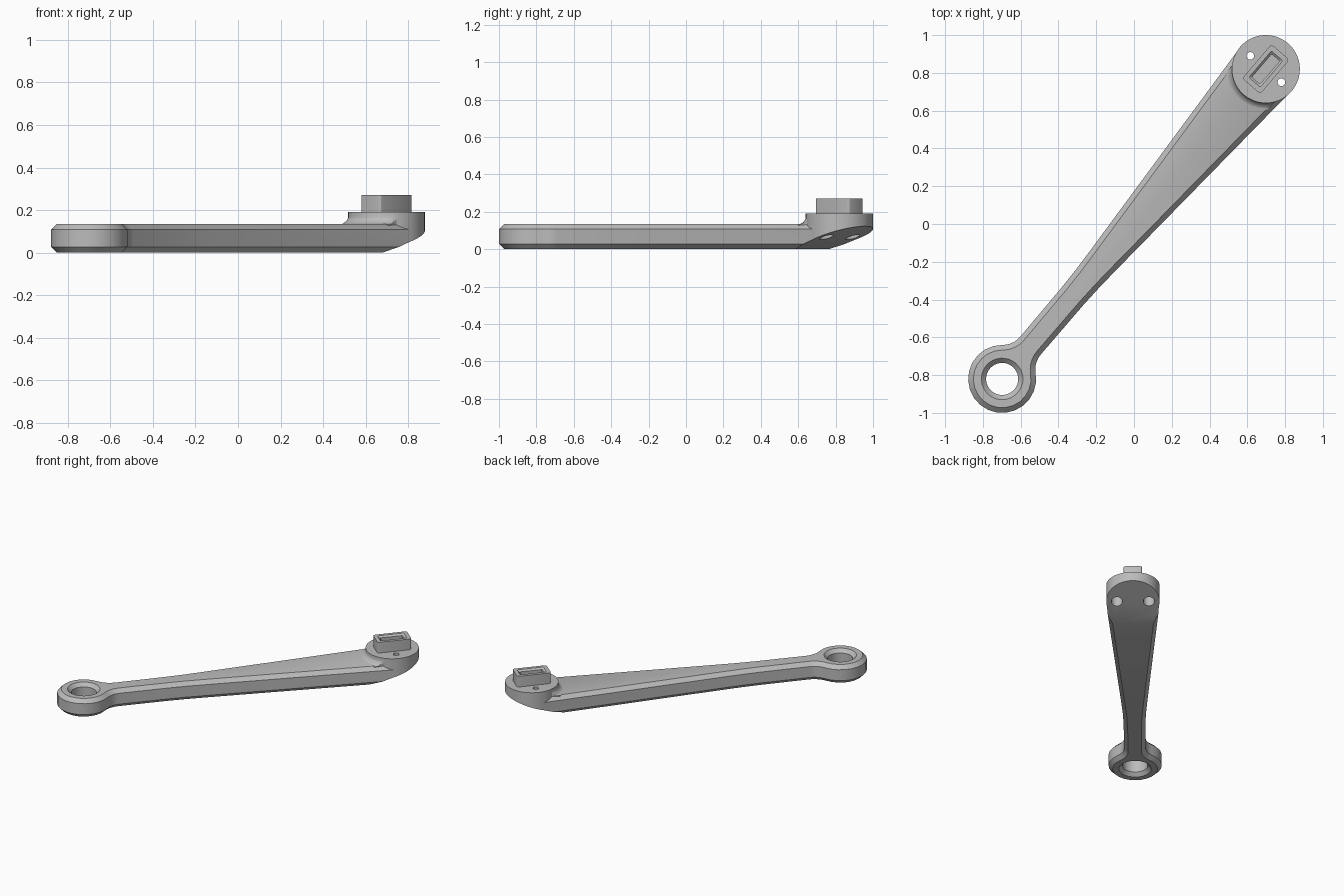
import bpy, bmesh, math
from mathutils import Matrix, Vector

if "Cube" in bpy.data.objects:
    bpy.data.objects.remove(bpy.data.objects["Cube"])

HALF = 1.077                      # distance from the middle to each end centre
R, H, C = 0.18, 0.135, 0.027      # end radius, arm height, edge chamfer
TURN = Matrix.Rotation(math.radians(49.6), 4, 'Z')

grey = bpy.data.materials.new("grey metal")
grey.use_nodes = True
COLOUR = (0.5, 0.5, 0.5, 1)
grey.diffuse_color = COLOUR
grey.node_tree.nodes["Principled BSDF"].inputs["Base Color"].default_value = COLOUR


def loft(name, rings):
    """Closed solid through rings of points, turned onto the arm direction."""
    bm = bmesh.new()
    loops = [[bm.verts.new(TURN @ Vector(p)) for p in ring] for ring in rings]
    n = len(loops[0])
    for a, b in zip(loops, loops[1:]):
        for i in range(n):
            j = (i + 1) % n
            bm.faces.new((a[i], a[j], b[j], b[i]))
    bm.faces.new(loops[0][::-1])
    bm.faces.new(loops[-1])
    bmesh.ops.recalc_face_normals(bm, faces=bm.faces)
    mesh = bpy.data.meshes.new(name)
    bm.to_mesh(mesh)
    bm.free()
    mesh.materials.append(grey)
    ob = bpy.data.objects.new(name, mesh)
    bpy.context.collection.objects.link(ob)
    return ob


def lathe(name, u, v, profile, sides):
    """Round solid about an upright axis; profile is (radius, z) pairs."""
    turn = [2 * math.pi * i / sides for i in range(sides)]
    return loft(name, [[(u + r * math.cos(a), v + r * math.sin(a), z) for a in turn]
                       for r, z in profile])


def rounded_box(name, length, width, corner, levels):
    """Rounded rectangle on the hub; levels are (inset, z) pairs."""
    rings = []
    for inset, z in levels:
        ring = []
        for k, (su, sv) in enumerate(((1, 1), (-1, 1), (-1, -1), (1, -1))):
            for s in range(4):
                a = math.radians(90 * k + 30 * s)
                ring.append((HALF + su * (length / 2 - inset - corner) + corner * math.cos(a),
                             sv * (width / 2 - inset - corner) + corner * math.sin(a), z))
        rings.append(ring)
    return loft(name, rings)


def combine(target, tool, operation):
    tool.hide_render = True
    mod = target.modifiers.new("combine", 'BOOLEAN')
    mod.operation, mod.object, mod.solver = operation, tool, 'EXACT'
    bpy.context.view_layer.objects.active = target
    bpy.ops.object.modifier_apply(modifier=mod.name)
    bpy.data.objects.remove(tool)


def arc(cu, cv, r, start, end, steps):
    for i in range(steps + 1):
        a = math.radians(start + (end - start) * i / steps)
        yield cu + r * math.cos(a), cv + r * math.sin(a)


def inset(points, d):
    """Move a clockwise outline inward by d."""
    out = []
    for i, p in enumerate(points):
        a = (p - points[i - 1]).normalized()
        b = (points[(i + 1) % len(points)] - p).normalized()
        m = Vector((a.y + b.y, -a.x - b.x)).normalized()
        out.append(p + m * d / max(0.5, m.dot(Vector((a.y, -a.x)))))
    return out


# Arm outline: eye, concave neck, widening bar, hub end; then mirrored
neck, fillet = 0.072, 0.12
drop = neck + fillet
reach = math.sqrt((R + fillet) ** 2 - drop ** 2)
meet = math.degrees(math.atan2(drop, reach))
half = list(arc(-HALF, 0, R, 180, meet, 9))
half += list(arc(-HALF + reach, drop, fillet, 180 + meet, 270, 5))[1:]
half += [(-0.5, 0.074), (-0.38, 0.078), (-0.25, 0.086)]
half += list(arc(HALF, 0, R - 0.002, 94, 0, 12))
outline = [Vector(p) for p in half + [(u, -v) for u, v in half[-2:0:-1]]]
rings = [[(p.x, p.y, z) for p in inset(outline, d)]
         for d, z in ((C, 0), (0, C), (0, H - C), (C, H))]
arm = loft("arm", rings)

# Raised hub with a blended foot on the bar side
combine(arm, lathe("hub", HALF, 0, ((R, 0.045), (R, 0.19)), 64), 'UNION')
foot = [(R - 0.003 + 0.05, H - 0.02)]
foot += [(r, z) for r, z in arc(R + 0.047, H + 0.047, 0.05, 265, 180, 7)]
blend = []
for r, z in foot:
    blend.append([(HALF + u, max(-0.148, min(0.148, v)), z)
                  for u, v in arc(0, 0, r, 90, 270, 32)])
combine(arm, loft("hub_blend", blend), 'UNION')

# Sloped underside below the hub
START, SLOPE = 0.885, 0.33
wedge = ((START - 0.3, -0.3 * SLOPE), (1.4, (1.4 - START) * SLOPE), (1.4, -0.3 * SLOPE))
combine(arm, loft("slope_cutter", [[(u, v, z) for u, z in wedge] for v in (-0.4, 0.4)]),
        'DIFFERENCE')

# Eye hole with countersinks on both faces
k, e = 0.025, 0.01
eye = ((0.11 + e, -e), (0.085, k), (0.085, H - k), (0.11 + e, H + e))
combine(arm, lathe("eye_cutter", -HALF, 0, eye, 32), 'DIFFERENCE')

# Two stepped bolt holes through the hub
for side in (-1, 1):
    bolt = ((0.038, -0.05), (0.038, 0.12), (0.02, 0.12), (0.02, 0.25))
    combine(arm, lathe("bolt_cutter", HALF, side * 0.108, bolt, 24), 'DIFFERENCE')

# Key block with a bevelled pocket
key = rounded_box("key_block", 0.238, 0.126, 0.016, ((0, 0.18), (0, 0.27)))
pocket = rounded_box("pocket_cutter", 0.184, 0.08, 0.007,
                     ((0.012, 0.2), (0.012, 0.258), (0, 0.27), (0, 0.29)))
combine(key, pocket, 'DIFFERENCE')

# Smooth round walls, crisp edges
bpy.ops.object.select_all(action='DESELECT')
for ob in (arm, key):
    ob.select_set(True)
    bpy.context.view_layer.objects.active = ob
bpy.ops.object.shade_smooth_by_angle(angle=math.radians(28))
